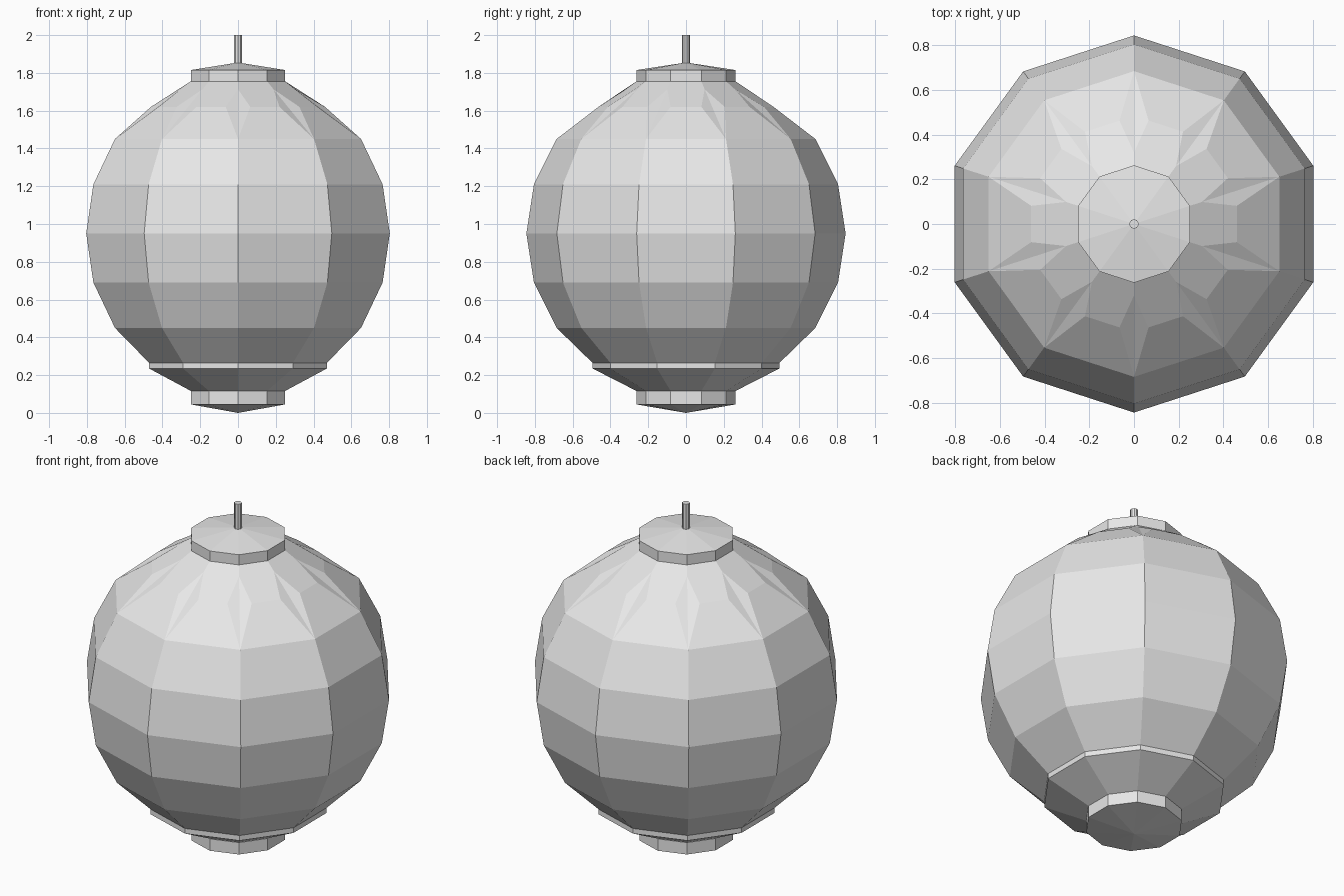
import bpy, bmesh, math

if "Cube" in bpy.data.objects:
    bpy.data.objects.remove(bpy.data.objects["Cube"])

N = 10
STEP = 2 * math.pi / N

grey = bpy.data.materials.new("paper_grey")
grey.diffuse_color = (0.8, 0.8, 0.8, 1)
grey.use_nodes = True
grey.node_tree.nodes["Principled BSDF"].inputs["Base Color"].default_value = grey.diffuse_color


def polar(r, a, z):
    return (r * math.cos(a), r * math.sin(a), z)


def finish(bm, name):
    bmesh.ops.recalc_face_normals(bm, faces=bm.faces)
    me = bpy.data.meshes.new(name)
    bm.to_mesh(me)
    bm.free()
    me.materials.append(grey)
    ob = bpy.data.objects.new(name, me)
    bpy.context.collection.objects.link(ob)
    return ob


def add_ring(bm, r, z, n=N):
    # corners sit on the y axis
    return [bm.verts.new(polar(r, math.pi / 2 + i * 2 * math.pi / n, z)) for i in range(n)]


def add_lathe(bm, profile, n=N):
    """Faceted turning; zero radius closes to a point. Returns the last ring."""
    prev = None
    for r, z in profile:
        cur = [bm.verts.new((0, 0, z))] if r == 0 else add_ring(bm, r, z, n)
        if prev:
            for i in range(n):
                j = (i + 1) % n
                if len(prev) == 1:
                    bm.faces.new((prev[0], cur[j], cur[i]))
                elif len(cur) == 1:
                    bm.faces.new((prev[i], prev[j], cur[0]))
                else:
                    bm.faces.new((prev[i], prev[j], cur[j], cur[i]))
        prev = cur
    return prev


# Paper globe: lower lip band, round belly
bm = bmesh.new()
shoulder = add_lathe(bm, [(0.26, 0.115), (0.495, 0.235), (0.495, 0.265), (0.685, 0.45),
                          (0.805, 0.69), (0.845, 0.95), (0.805, 1.21), (0.685, 1.45)])
# Shoulder: straight ridges with a bulging panel between each pair
neck = add_ring(bm, 0.26, 1.757)
ridge = add_ring(bm, 0.32, 1.713)
for i in range(N):
    j = (i + 1) % N
    mid = math.pi / 2 + (i + 0.5) * STEP
    p = bm.verts.new(polar(0.468, mid - math.radians(10), 1.62))
    q = bm.verts.new(polar(0.468, mid + math.radians(10), 1.62))
    a, b = shoulder[i], shoulder[j]
    bm.faces.new((a, b, q, p))
    bm.faces.new((a, p, ridge[i]))
    bm.faces.new((b, ridge[j], q))
    bm.faces.new((p, q, ridge[j], neck[j], neck[i], ridge[i]))
finish(bm, "lantern_globe")

# Top and bottom caps
for name, profile in (
    ("top_cap", [(0, 1.755), (0.263, 1.755), (0.263, 1.815), (0, 1.855)]),
    ("bottom_cap", [(0, 0.0), (0.263, 0.045), (0.263, 0.115), (0, 0.115)]),
):
    bm = bmesh.new()
    add_lathe(bm, profile)
    finish(bm, name)

# Hanging rod
bm = bmesh.new()
add_lathe(bm, [(0, 1.84), (0.021, 1.84), (0.021, 2.0), (0, 2.0)], 10)
finish(bm, "hanging_rod")
